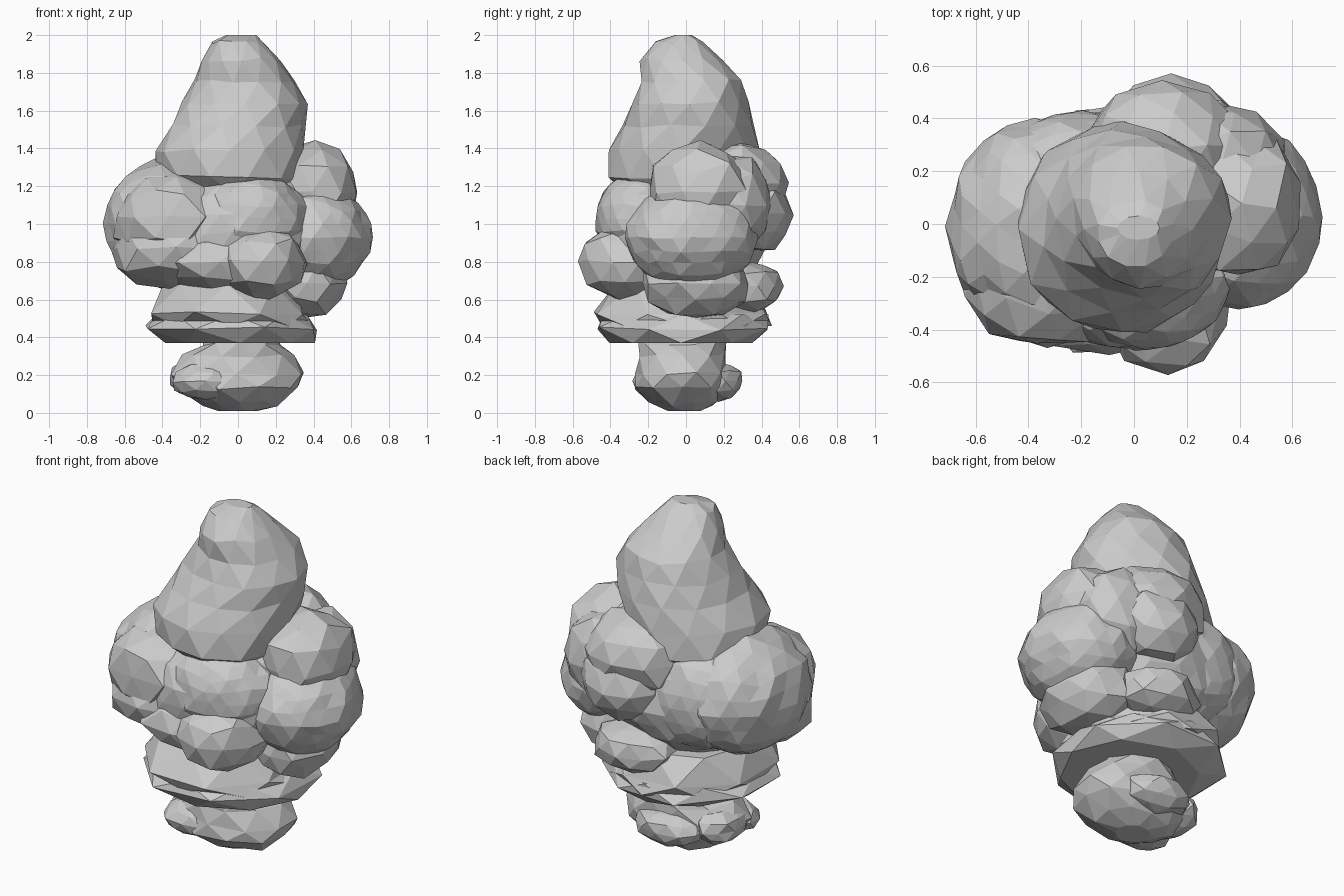
import bpy, bmesh, math, random
from mathutils import Vector

random.seed(7)


def finish(bm, name):
    bmesh.ops.recalc_face_normals(bm, faces=bm.faces)
    me = bpy.data.meshes.new(name)
    bm.to_mesh(me)
    bm.free()
    ob = bpy.data.objects.new(name, me)
    bpy.context.collection.objects.link(ob)
    return ob


def blob(name, c, r, sub=2, jit=0.06):
    """Lumpy faceted ellipsoid at c with radii r."""
    bm = bmesh.new()
    bmesh.ops.create_icosphere(bm, subdivisions=sub, radius=1.02)
    for v in bm.verts:
        p = v.co * (1 + random.uniform(-jit, jit))
        p += Vector([random.uniform(-jit, jit) for _ in range(3)]) * 0.8
        v.co = Vector([c[i] + p[i] * r[i] for i in range(3)])
    return finish(bm, name)


def loft(name, rings, n, jit, twist=0.5):
    """Closed faceted skin through rings given as (z, x0, x1, y0, y1)."""
    bm = bmesh.new()
    loops = []
    for k, (z, x0, x1, y0, y1) in enumerate(rings):
        end = k in (0, len(rings) - 1)
        loop = []
        for i in range(n):
            a = 2 * math.pi * (i + twist * (k % 2)) / n
            s = 1 + random.uniform(-jit, jit)
            dz = 0 if end else random.uniform(-jit, jit) * 0.3
            loop.append(bm.verts.new(((x0 + x1) / 2 + math.cos(a) * s * (x1 - x0) / 2,
                                      (y0 + y1) / 2 + math.sin(a) * s * (y1 - y0) / 2,
                                      z + dz)))
        loops.append(loop)
    for k in range(len(loops) - 1):
        a, b = loops[k], loops[k + 1]
        for i in range(n):
            j = (i + 1) % n
            if k % 2 == 0:
                bm.faces.new((a[i], a[j], b[i]))
                bm.faces.new((a[j], b[j], b[i]))
            else:
                bm.faces.new((a[i], a[j], b[j]))
                bm.faces.new((a[i], b[j], b[i]))
    bm.faces.new(loops[0])
    bm.faces.new(loops[-1])
    return finish(bm, name)


# Tall rounded crown
loft("crown", [
    (1.16, -0.32, 0.26, -0.32, 0.30), (1.25, -0.44, 0.34, -0.42, 0.38),
    (1.39, -0.43, 0.34, -0.42, 0.38), (1.52, -0.35, 0.36, -0.35, 0.36),
    (1.64, -0.30, 0.38, -0.29, 0.33), (1.76, -0.23, 0.31, -0.25, 0.30),
    (1.87, -0.19, 0.23, -0.24, 0.20), (1.96, -0.14, 0.15, -0.16, 0.09),
    (2.00, -0.06, 0.10, -0.06, 0.03)], 12, 0.04)

# Clustered foliage clumps, heavily overlapping
clumps = [
    ("core", (-0.03, -0.02, 0.95), (0.47, 0.45, 0.37), 3),
    ("left", (-0.37, -0.01, 1.00), (0.33, 0.40, 0.34), 3),
    ("left_front", (-0.36, -0.20, 1.04), (0.30, 0.27, 0.24), 2),
    ("left_low", (-0.34, -0.15, 0.87), (0.34, 0.31, 0.21), 2),
    ("right", (0.40, 0.03, 0.93), (0.30, 0.34, 0.27), 3),
    ("right_upper", (0.40, 0.07, 1.17), (0.24, 0.28, 0.26), 2),
    ("right_low", (0.36, 0.05, 0.69), (0.22, 0.29, 0.19), 2),
    ("front_low", (0.12, -0.32, 0.80), (0.24, 0.24, 0.21), 2),
    ("front_mid", (0.05, -0.20, 1.03), (0.31, 0.28, 0.25), 3),
    ("front_under", (-0.10, -0.26, 0.80), (0.31, 0.23, 0.17), 2),
    ("back", (0.15, 0.35, 1.05), (0.24, 0.21, 0.20), 2),
    ("back_upper", (0.11, 0.29, 1.22), (0.30, 0.25, 0.21), 2),
    ("back_right", (0.32, 0.23, 1.10), (0.25, 0.23, 0.27), 2),
    ("back_low", (0.10, 0.32, 0.67), (0.24, 0.19, 0.14), 2),
    ("back_left", (-0.20, 0.20, 1.00), (0.33, 0.22, 0.30), 3),
]
for name, c, r, sub in clumps:
    blob("clump_" + name, c, r, sub, 0.06 if sub == 2 else 0.03)

# Two ragged flared skirts below the foliage
loft("upper_skirt", [
    (0.46, -0.46, 0.40, -0.46, 0.44), (0.53, -0.50, 0.39, -0.51, 0.46),
    (0.68, -0.41, 0.30, -0.38, 0.38)], 8, 0.04)
loft("lower_skirt", [
    (0.37, -0.38, 0.40, -0.40, 0.35), (0.45, -0.52, 0.44, -0.50, 0.48),
    (0.52, -0.45, 0.38, -0.44, 0.42)], 8, 0.04)

# Rocky base with lumps
loft("base_rock", [
    (0.01, -0.10, 0.10, -0.10, 0.08), (0.05, -0.20, 0.22, -0.20, 0.17),
    (0.13, -0.32, 0.33, -0.27, 0.23), (0.21, -0.37, 0.35, -0.27, 0.22),
    (0.30, -0.29, 0.29, -0.26, 0.22), (0.37, -0.20, 0.23, -0.25, 0.21),
    (0.47, -0.17, 0.20, -0.20, 0.18)], 10, 0.05)
blob("base_lump_front", (-0.17, -0.15, 0.165), (0.18, 0.13, 0.10))
blob("base_lump_back", (-0.01, 0.17, 0.17), (0.20, 0.13, 0.10))
blob("base_lump_left", (-0.24, 0.02, 0.19), (0.13, 0.17, 0.10))
